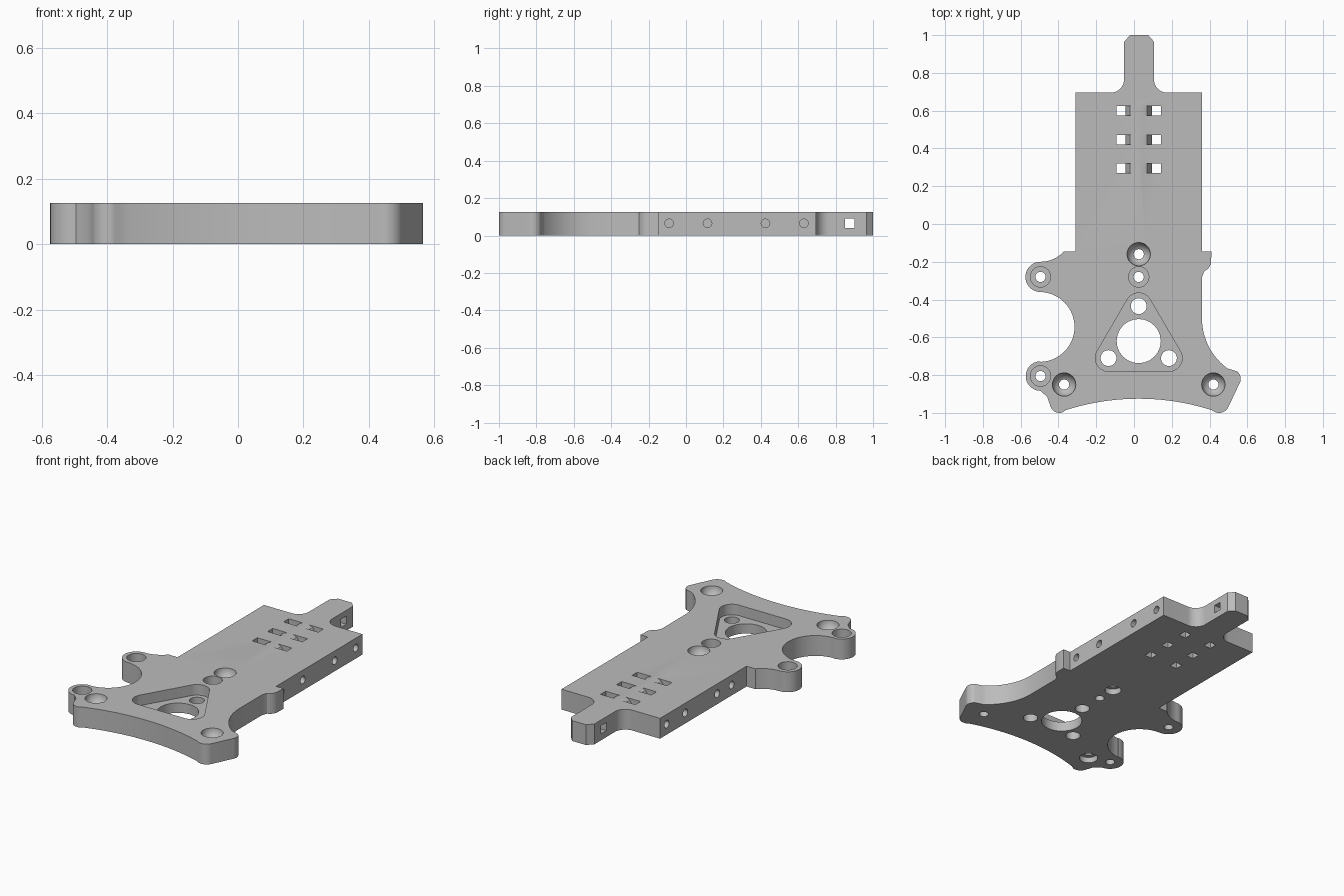
import bpy, bmesh
from math import sin, cos, radians
from mathutils import Matrix, Vector

cube = bpy.data.objects.get("Cube")
if cube:
    bpy.data.objects.remove(cube, do_unlink=True)

T = 0.125     # plate thickness
MID = 0.065   # height of the side holes
AXIS = 0.025  # x of the symmetry axis

grey = bpy.data.materials.new("light_grey")
grey.use_nodes = True
grey.diffuse_color = (0.5, 0.5, 0.5, 1)
grey.node_tree.nodes["Principled BSDF"].inputs["Base Color"].default_value = (0.5, 0.5, 0.5, 1)


def arc(cx, cy, r, a0, a1, n=14):
    """Points on an arc, angles in degrees."""
    angles = [radians(a0 + (a1 - a0) * i / n) for i in range(n + 1)]
    return [(cx + r * cos(a), cy + r * sin(a)) for a in angles]


def make(name, bm):
    bmesh.ops.recalc_face_normals(bm, faces=bm.faces)
    mesh = bpy.data.meshes.new(name)
    bm.to_mesh(mesh)
    bm.free()
    mesh.materials.append(grey)
    ob = bpy.data.objects.new(name, mesh)
    bpy.context.collection.objects.link(ob)
    return ob


def prism(name, pts, lo, hi, upright=False):
    """Extrude a profile along z, or an xz profile along y when upright."""
    bm = bmesh.new()
    place = (lambda a, b: (a, lo, b)) if upright else (lambda a, b: (a, b, lo))
    face = bm.faces.new([bm.verts.new(place(a, b)) for a, b in pts])
    new = bmesh.ops.extrude_face_region(bm, geom=[face])["geom"]
    step = Vector((0, hi - lo, 0) if upright else (0, 0, hi - lo))
    bmesh.ops.translate(bm, vec=step, verts=[v for v in new if isinstance(v, bmesh.types.BMVert)])
    return make(name, bm)


# Plate outline, counter-clockwise from the tongue tip
outline = [(-0.02, 1), (-0.053, 0.965)]
outline += arc(-0.123, 0.765, 0.07, 0, -90)           # tongue fillet
outline += [(-0.31, 0.695), (-0.31, -0.145)]
outline += arc(-0.495, -0.033, 0.167, -42, -88)       # sweep into rear ear
outline += arc(-0.495, -0.28, 0.08, 90, 270, 24)      # rear ear
outline += arc(-0.5, -0.545, 0.185, 88, -88, 32)      # round bay
outline += arc(-0.495, -0.805, 0.078, 90, 270, 24)    # front ear
outline += [(-0.46, -0.915)]
outline += arc(-0.395, -0.95, 0.05, 190, 290)         # left front corner
outline += arc(AXIS, -2.19, 1.265, 107.7, 72.3, 32)   # hollow front edge
outline += arc(0.45, -0.945, 0.055, 250, 330)         # right front corner
outline += arc(0.515, -0.82, 0.05, -30, 54)
outline += arc(0.687, -0.5, 0.327, 234, 180, 24)      # right flank
outline += [(0.36, -0.28), (0.372, -0.25), (0.395, -0.235), (0.408, -0.21),
            (0.41, -0.145), (0.36, -0.145), (0.36, 0.695)]
outline += arc(0.176, 0.765, 0.07, 270, 180)
outline += [(0.106, 0.965), (0.075, 1)]
plate = prism("base_plate", outline, 0, T)


def cut(cutter):
    """Subtract the cutter from the plate and discard it."""
    cutter.hide_render = True
    mod = plate.modifiers.new("cut", 'BOOLEAN')
    mod.operation = 'DIFFERENCE'
    mod.solver = 'EXACT'
    mod.object = cutter
    bpy.context.view_layer.objects.active = plate
    bpy.ops.object.modifier_apply(modifier=mod.name)
    bpy.data.objects.remove(cutter, do_unlink=True)


def bore(x, y, r, lo=-0.1, hi=0.3):
    cut(prism("bore", arc(x, y, r, 0, 345, 23), lo, hi))


# Ball seats with a screw hole, two of them recessed below
for x, y, under in ((AXIS, -0.16, 0.047), (-0.37, -0.85, 0.053), (0.42, -0.85, 0)):
    bm = bmesh.new()
    bmesh.ops.create_uvsphere(bm, u_segments=32, v_segments=16, radius=0.062)
    bmesh.ops.translate(bm, vec=(x, y, T + 0.001), verts=bm.verts)
    cut(make("ball_seat", bm))
    bore(x, y, 0.027)
    if under:
        bore(x, y, under, -0.1, 0.035)

# Flat counterbored screw holes
for x, y in ((-0.495, -0.28), (-0.495, -0.805), (AXIS, -0.28)):
    bore(x, y, 0.054, 0.065)
    bore(x, y, 0.027)

# Rounded triangular pocket with its holes
pocket = (arc(AXIS, -0.435, 0.07, 30, 150) + arc(-0.135, -0.71, 0.07, 150, 270)
          + arc(0.185, -0.71, 0.07, -90, 30))
cut(prism("pocket", pocket, 0.06, 0.3))
bore(AXIS, -0.62, 0.117)
for x, y in ((AXIS, -0.435), (-0.135, -0.71), (0.185, -0.71)):
    bore(x, y, 0.042)

# Strap slots in three rows, rounded towards the middle
slot = [(0.118, -0.1), (0.07, -0.1), (0.07, 0.06), (0.062, 0.09),
        (0.045, 0.115), (0.02, T), (0.02, 0.3), (0.118, 0.3)]
for y in (0.6, 0.445, 0.295):
    for side in (-1, 1):
        cut(prism("slot", [(AXIS + side * a, b) for a, b in slot], y - 0.025, y + 0.025, True))

# Blind holes along both long edges
for x, rows in ((0.36, (-0.09, 0.115, 0.425, 0.63)), (-0.31, (0.0, 0.14, 0.45, 0.63))):
    for y in rows:
        bm = bmesh.new()
        bmesh.ops.create_cone(bm, cap_ends=True, segments=24, radius1=0.023, radius2=0.023, depth=0.26)
        turn = Matrix.Translation((x, y, MID)) @ Matrix.Rotation(radians(90), 4, 'Y')
        bmesh.ops.transform(bm, matrix=turn, verts=bm.verts)
        cut(make("edge_hole", bm))

# Square pin hole across the tongue
bm = bmesh.new()
bmesh.ops.create_cube(bm, size=1)
bmesh.ops.transform(bm, matrix=Matrix.Translation((AXIS, 0.875, MID)) @ Matrix.Diagonal((0.4, 0.05, 0.05, 1)),
                    verts=bm.verts)
cut(make("pin_hole", bm))

# Smooth the curved walls, keep the edges crisp
bpy.ops.object.select_all(action='DESELECT')
plate.select_set(True)
bpy.context.view_layer.objects.active = plate
bpy.ops.object.shade_smooth_by_angle(angle=radians(30))
